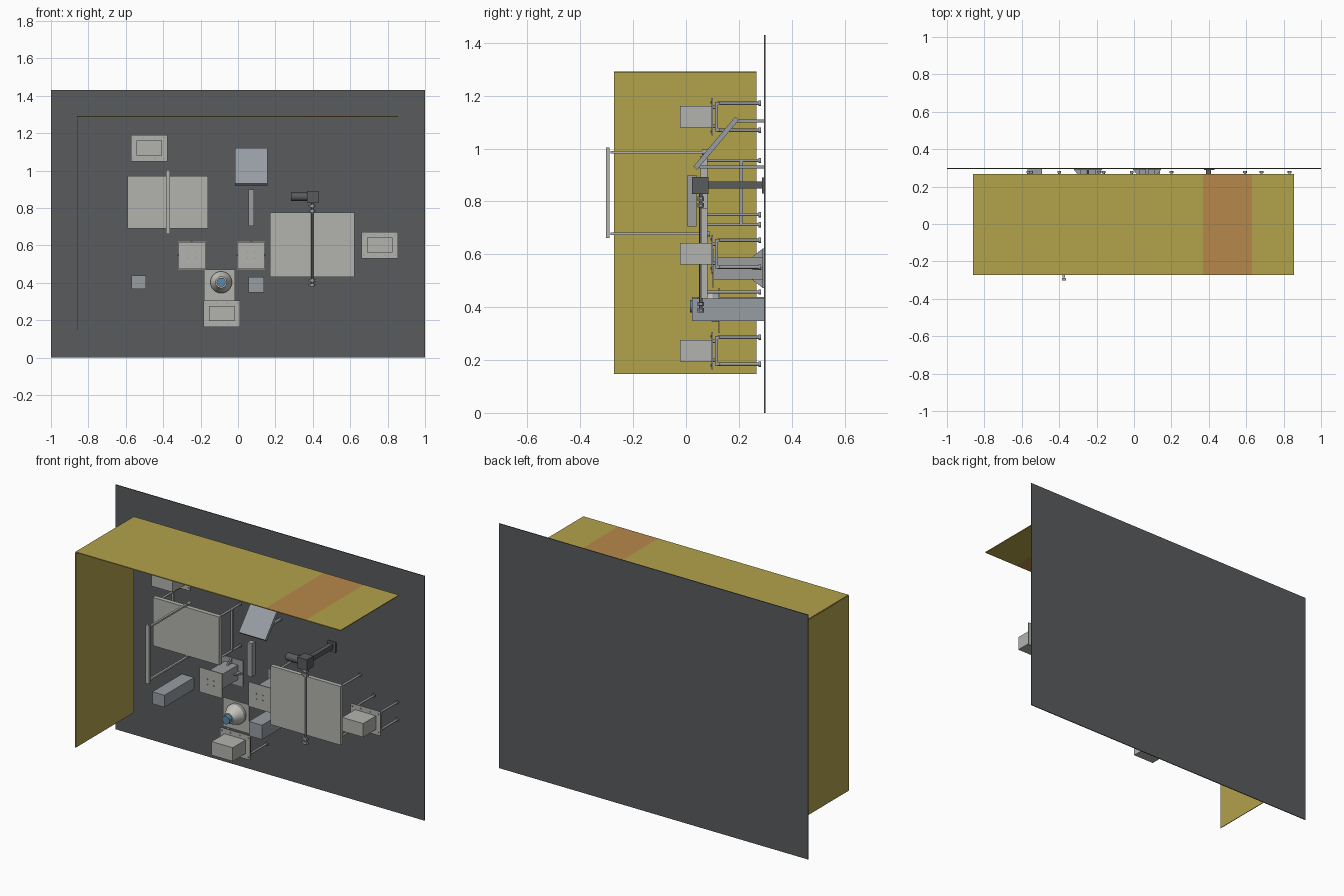
import bpy, math
from mathutils import Vector


def mat(name, c):
    m = bpy.data.materials.new(name)
    m.diffuse_color = (*c, 1)
    return m


DARK = mat("dark_grey", (0.10, 0.105, 0.11))
YELLOW = mat("yellow", (0.45, 0.36, 0.07))
ORANGE = mat("orange", (0.47, 0.25, 0.07))
LIGHT = mat("light_grey", (0.45, 0.45, 0.43))
STEEL = mat("steel", (0.33, 0.34, 0.35))
BLUEGREY = mat("blue_grey", (0.31, 0.34, 0.37))
BLUE = mat("blue", (0.10, 0.25, 0.40))
CREAM = mat("cream", (0.55, 0.54, 0.50))


def mesh(name, verts, faces, m):
    me = bpy.data.meshes.new(name)
    me.from_pydata(verts, [], faces)
    me.materials.append(m)
    ob = bpy.data.objects.new(name, me)
    bpy.context.collection.objects.link(ob)
    return ob


def box(name, x0, x1, y0, y1, z0, z1, m=LIGHT):
    v = [(x, y, z) for x in (x0, x1) for y in (y0, y1) for z in (z0, z1)]
    f = [(0, 1, 3, 2), (4, 6, 7, 5), (0, 4, 5, 1), (2, 3, 7, 6), (0, 2, 6, 4), (1, 5, 7, 3)]
    return mesh(name, v, f, m)


def rod(name, a, b, r, m=STEEL, r2=None, n=16):
    a, b = Vector(a), Vector(b)
    bpy.ops.mesh.primitive_cone_add(vertices=n, radius1=r, radius2=r if r2 is None else r2,
                                    depth=(b - a).length, location=(a + b) / 2)
    ob = bpy.context.object
    ob.name = name
    ob.rotation_euler = (b - a).to_track_quat('Z', 'Y').to_euler()
    ob.data.materials.append(m)
    bpy.ops.object.shade_smooth_by_angle()
    return ob


def prism(name, profile, x0, x1, m):
    # extrude a (y, z) profile along x
    n = len(profile)
    v = [(x, y, z) for x in (x0, x1) for y, z in profile]
    f = [tuple(range(n))[::-1], tuple(range(n, 2 * n))]
    f += [(i, (i + 1) % n, (i + 1) % n + n, i + n) for i in range(n)]
    return mesh(name, v, f, m)


def standoffs(name, xs, zs, y0):
    # round spacer posts with a foot disc
    for x in xs:
        for z in zs:
            rod(name, (x, y0, z), (x, 0.28, z), 0.006)
            rod(name + "_foot", (x, 0.274, z), (x, 0.284, z), 0.010)


# back wall and guards
box("back_wall", -1, 1, 0.295, 0.3, 0, 1.43, DARK)
for nm, a, b, m in (("left", -0.86, 0.37, YELLOW), ("band", 0.37, 0.63, ORANGE), ("right", 0.63, 0.855, YELLOW)):
    box("top_guard_" + nm, a, b, -0.273, 0.266, 1.287, 1.292, m)
box("side_guard", -0.862, -0.858, -0.273, 0.266, 0.147, 1.287, YELLOW)

# three boxed units on screwed plates
for cx, cz in ((-0.475, 1.12), (0.757, 0.602), (-0.087, 0.235)):
    box("unit_plate", cx - 0.098, cx + 0.098, 0.097, 0.102, cz - 0.071, cz + 0.071)
    box("unit_body", cx - 0.068, cx + 0.068, -0.022, 0.097, cz - 0.04, cz + 0.04)
    for sx in (-1, 1):
        x = cx + sx * 0.075
        box("unit_bracket", x - 0.012, x + 0.012, 0.110, 0.121, cz - 0.044, cz + 0.044, STEEL)
        for sz in (-1, 1):
            rod("unit_spacer", (x, 0.1, cz + sz * 0.036), (x, 0.112, cz + sz * 0.036), 0.006)
            box("unit_bracket_tab", x - 0.012, x + 0.012, 0.110, 0.128, cz + sz * 0.05 - 0.006, cz + sz * 0.05 + 0.006, STEEL)
            rod("unit_screw", (cx + sx * 0.085, 0.093, cz + sz * 0.055), (cx + sx * 0.085, 0.099, cz + sz * 0.055), 0.004, n=8)
            rod("unit_screw", (cx + sx * 0.03, 0.093, cz + sz * 0.055), (cx + sx * 0.03, 0.099, cz + sz * 0.055), 0.004, n=8)
    standoffs("unit_post", (cx - 0.075, cx + 0.075), (cz - 0.051, cz + 0.051), 0.12)

# left panel with projecting handle frame
box("left_panel", -0.59, -0.16, 0.055, 0.081, 0.69, 0.972)
standoffs("left_panel_post", (-0.565, -0.185), (0.712, 0.955), 0.08)
for x in (-0.565, -0.185):
    box("left_panel_tie", x - 0.006, x + 0.006, 0.203, 0.216, 0.712, 0.955, STEEL)
for z in (0.677, 0.986):
    box("handle_arm", -0.381, -0.369, -0.285, 0.075, z - 0.005, z + 0.005)
    rod("handle_boss", (-0.375, 0.06, z), (-0.375, 0.09, z), 0.010)
box("handle_bar", -0.386, -0.364, -0.303, -0.290, 0.662, 1.003)

# right double panel on a driven shaft
for a, b in ((0.17, 0.391), (0.402, 0.623)):
    box("right_panel", a, b, 0.056, 0.081, 0.432, 0.775)
standoffs("right_panel_post", (0.2, 0.593), (0.457, 0.75), 0.08)
SX, SY = 0.397, 0.056
rod("drive_shaft", (SX, SY, 0.385), (SX, SY, 0.84), 0.006, DARK)
for z in (0.388, 0.412, 0.785, 0.81):
    rod("shaft_coupling", (SX, SY, z - 0.008), (SX, SY, z + 0.008), 0.013, STEEL)
    box("coupling_clamp", SX - 0.02, SX + 0.02, SY - 0.006, SY + 0.006, z - 0.005, z + 0.005, STEEL)
box("motor_gearbox", 0.37, 0.43, 0.022, 0.085, 0.828, 0.892, DARK)
rod("motor_body", (0.283, SY, 0.86), (0.372, SY, 0.86), 0.022, DARK, n=24)
box("motor_arm", 0.385, 0.412, 0.085, 0.292, 0.848, 0.876, DARK)
box("motor_arm_foot", 0.375, 0.43, 0.288, 0.295, 0.83, 0.89, DARK)

# tilted deflector plate with two supports and a hanging bar
prism("deflector_plate", [(0.028, 0.932), (0.042, 0.92), (0.2, 1.108), (0.186, 1.12)], -0.015, 0.157, BLUEGREY)
for z, y in ((0.93, 0.052), (1.104, 0.19)):
    box("deflector_support", 0.062, 0.078, y, 0.295, z - 0.005, z + 0.005, BLUEGREY)
box("hanging_bar", 0.055, 0.085, 0.006, 0.04, 0.705, 0.9, STEEL)

# square plates on wall columns with gussets
for cx in (-0.247, 0.07):
    cz, h = 0.547, 0.043
    box("column_plate", cx - 0.072, cx + 0.072, 0.1, 0.106, cz - 0.072, cz + 0.072, LIGHT)
    box("column", cx - h, cx + h, 0.106, 0.292, cz - h, cz + h, STEEL)
    box("column_foot", cx - 0.075, cx + 0.075, 0.29, 0.295, cz - 0.075, cz + 0.075, STEEL)
    for s in (-1, 1):
        prism("column_gusset", [(0.25, cz + s * h), (0.291, cz + s * h), (0.291, cz + s * 0.075)],
              cx - 0.004, cx + 0.004, STEEL)
        v = [(cx + s * a, y, cz + t) for t in (-0.004, 0.004) for a, y in ((h, 0.25), (h, 0.291), (0.075, 0.291))]
        mesh("column_side_gusset", v, [(0, 1, 2), (5, 4, 3), (0, 3, 4, 1), (1, 4, 5, 2), (2, 5, 3, 0)], STEEL)
        for t in (-1, 1):
            rod("column_screw", (cx + s * 0.02, 0.096, cz + t * 0.015), (cx + s * 0.02, 0.101, cz + t * 0.015), 0.004, n=8)

# wall blocks
box("left_block", -0.57, -0.492, 0.022, 0.295, 0.368, 0.438, BLUEGREY)
box("right_block", 0.055, 0.14, 0.022, 0.295, 0.348, 0.432, BLUEGREY)

# lamp on its plate
LX, LZ = -0.09, 0.403
box("lamp_plate", -0.182, -0.015, 0.122, 0.128, 0.303, 0.472)
rod("lamp_base", (LX, 0.124, LZ), (LX, 0.1, LZ), 0.058, STEEL, n=32)
rod("lamp_shade", (LX, 0.1, LZ), (LX, 0.04, LZ), 0.058, CREAM, 0.03, n=32)
rod("lamp_lens", (LX, 0.042, LZ), (LX, 0.015, LZ), 0.024, BLUE, n=32)
